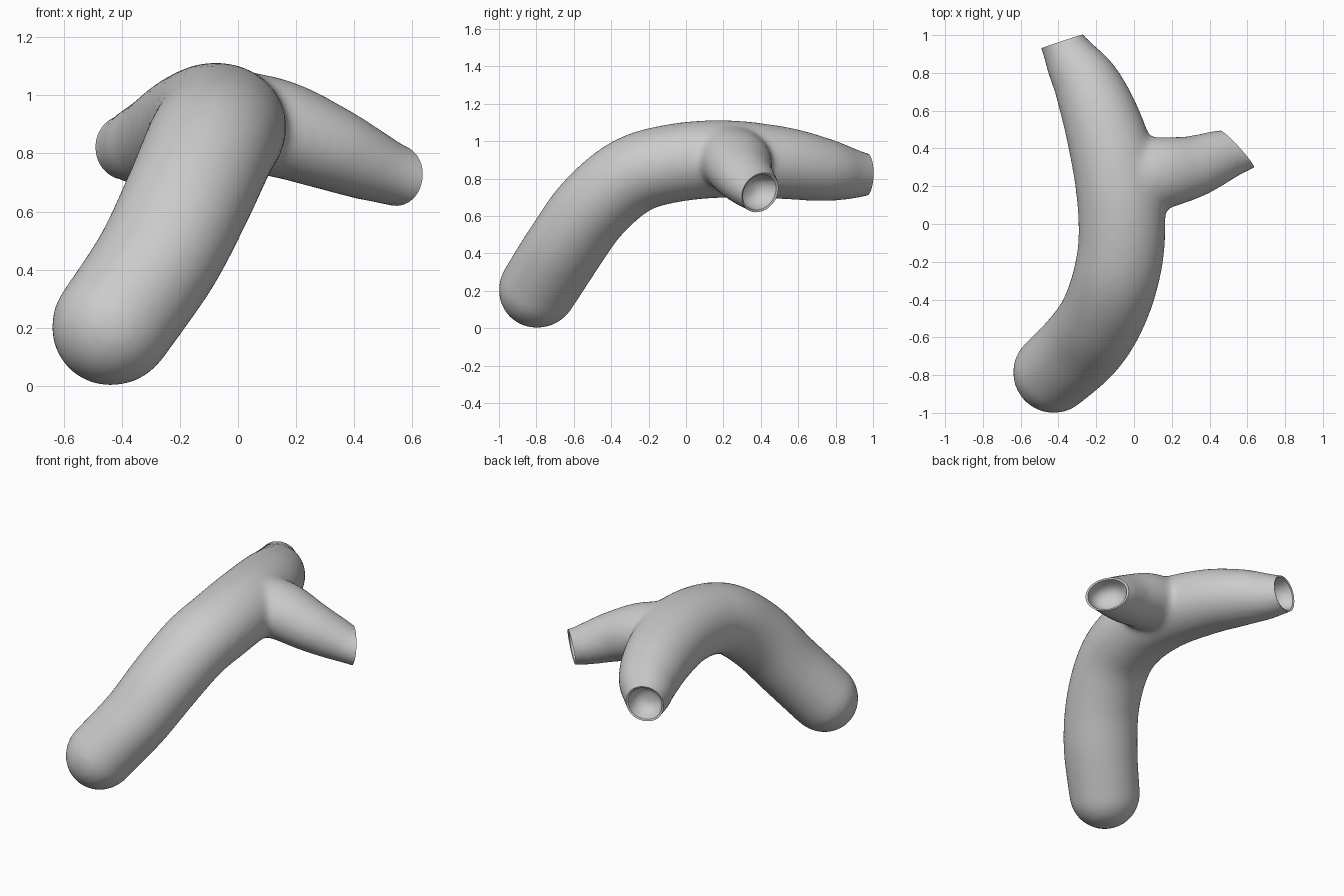
import bpy, bmesh, math
from mathutils import Vector

if "Cube" in bpy.data.objects:
    bpy.data.objects.remove(bpy.data.objects["Cube"])

SIDES = 32


def catmull(p, t):
    """Point on a smooth path through rows of x, y, z, side radius, up radius."""
    i = min(int(t), len(p) - 2)
    f = t - i
    a, b, c, d = (p[max(0, min(len(p) - 1, i + k))] for k in (-1, 0, 1, 2))
    return [0.5 * (2*q + (r - o)*f + (2*o - 5*q + 4*r - s)*f*f + (3*q - o - 3*r + s)*f**3)
            for o, q, r, s in zip(a, b, c, d)]


def add_tube(bm, path, round_start=False, steps=8):
    """Sweep an elliptical section along the path, with closed ends."""
    n = (len(path) - 1) * steps
    samples = [catmull(path, k / steps) for k in range(n + 1)]
    pts = [Vector(s[:3]) for s in samples]
    tans = [(pts[min(k + 1, n)] - pts[max(k - 1, 0)]).normalized() for k in range(n + 1)]
    stations = [(pts[k], tans[k], samples[k][3], samples[k][4]) for k in range(n + 1)]
    if round_start:
        p, t, a, b = stations[0]
        dome = [(p - t * a * math.sin(u), t, a * math.cos(u), b * math.cos(u))
                for u in (1.5, 1.3, 1.1, 0.9, 0.7, 0.5, 0.3, 0.15)]
        stations = dome + stations
    rings = []
    for p, t, a, b in stations:
        side = t.cross(Vector((0, 0, 1))).normalized()
        up = side.cross(t)
        rings.append([bm.verts.new(p + side * a * math.cos(w) + up * b * math.sin(w))
                      for w in (2 * math.pi * j / SIDES for j in range(SIDES))])
    for r0, r1 in zip(rings, rings[1:]):
        for j in range(SIDES):
            k = (j + 1) % SIDES
            bm.faces.new((r0[j], r0[k], r1[k], r1[j]))
    bm.faces.new(rings[0][::-1])
    bm.faces.new(rings[-1])


def cut_socket(bm, centre, normal):
    """Slice the branch end off flat and sink a rounded bowl into it."""
    normal = Vector(normal).normalized()
    bmesh.ops.bisect_plane(bm, geom=bm.verts[:] + bm.edges[:] + bm.faces[:],
                           plane_co=centre, plane_no=normal, clear_outer=True)
    edges = [e for e in bm.edges if e.is_boundary]
    rim = {v for e in edges for v in e.verts}
    mid = sum((v.co for v in rim), Vector()) / len(rim)
    last = 1.0
    for scale, sink in ((0.9, 0.005), (0.82, 0.03), (0.72, 0.03), (0.52, 0.025), (0.25, 0.01)):
        ext = bmesh.ops.extrude_edge_only(bm, edges=edges)["geom"]
        edges = [g for g in ext if isinstance(g, bmesh.types.BMEdge) and g.is_boundary]
        for v in {v for e in edges for v in e.verts}:
            v.co = mid + (v.co - mid) * scale / last - normal * sink
        mid = mid - normal * sink
        last = scale
    bmesh.ops.holes_fill(bm, edges=edges, sides=0)


# limb curving up from the rounded foot and running on into the back branch
trunk = [(-0.43, -0.79, 0.21, 0.215, 0.205), (-0.28, -0.65, 0.43, 0.225, 0.205),
         (-0.175, -0.5, 0.64, 0.225, 0.21), (-0.10, -0.3, 0.81, 0.228, 0.21),
         (-0.065, -0.08, 0.88, 0.23, 0.21), (-0.08, 0.2, 0.905, 0.23, 0.208),
         (-0.155, 0.5, 0.885, 0.21, 0.195), (-0.24, 0.72, 0.85, 0.183, 0.172),
         (-0.325, 0.86, 0.828, 0.147, 0.143), (-0.385, 0.965, 0.82, 0.115, 0.115),
         (-0.44, 1.07, 0.815, 0.10, 0.10)]
# side branch
branch = [(-0.10, 0.22, 0.92, 0.2, 0.18), (0.12, 0.265, 0.89, 0.195, 0.17),
          (0.30, 0.3, 0.825, 0.168, 0.15), (0.45, 0.355, 0.76, 0.143, 0.125),
          (0.55, 0.39, 0.722, 0.123, 0.106), (0.72, 0.45, 0.67, 0.108, 0.095)]

bm = bmesh.new()
add_tube(bm, trunk, round_start=True)
add_tube(bm, branch)
bmesh.ops.recalc_face_normals(bm, faces=bm.faces[:])
mesh = bpy.data.meshes.new("forked_limb")
bm.to_mesh(mesh)
bm.free()
limb = bpy.data.objects.new("forked_limb", mesh)
bpy.context.collection.objects.link(limb)

# fuse the tubes and soften the fork
fuse = limb.modifiers.new("fuse", 'REMESH')
fuse.mode = 'VOXEL'
fuse.voxel_size = 0.018
soften = limb.modifiers.new("soften", 'SMOOTH')
soften.factor = 0.5
soften.iterations = 14
bpy.context.view_layer.update()
fused = bpy.data.meshes.new_from_object(limb.evaluated_get(bpy.context.evaluated_depsgraph_get()))
limb.modifiers.clear()

# hollow ends
bm = bmesh.new()
bm.from_mesh(fused)
cut_socket(bm, Vector((-0.385, 0.965, 0.82)), (-0.316, 0.95, -0.02))
cut_socket(bm, Vector((0.55, 0.39, 0.722)), (0.72, 0.68, -0.15))
bmesh.ops.recalc_face_normals(bm, faces=bm.faces[:])
bm.to_mesh(fused)
bm.free()
limb.data = fused
bpy.context.view_layer.objects.active = limb
limb.select_set(True)
bpy.ops.object.shade_smooth_by_angle(angle=math.radians(45))
